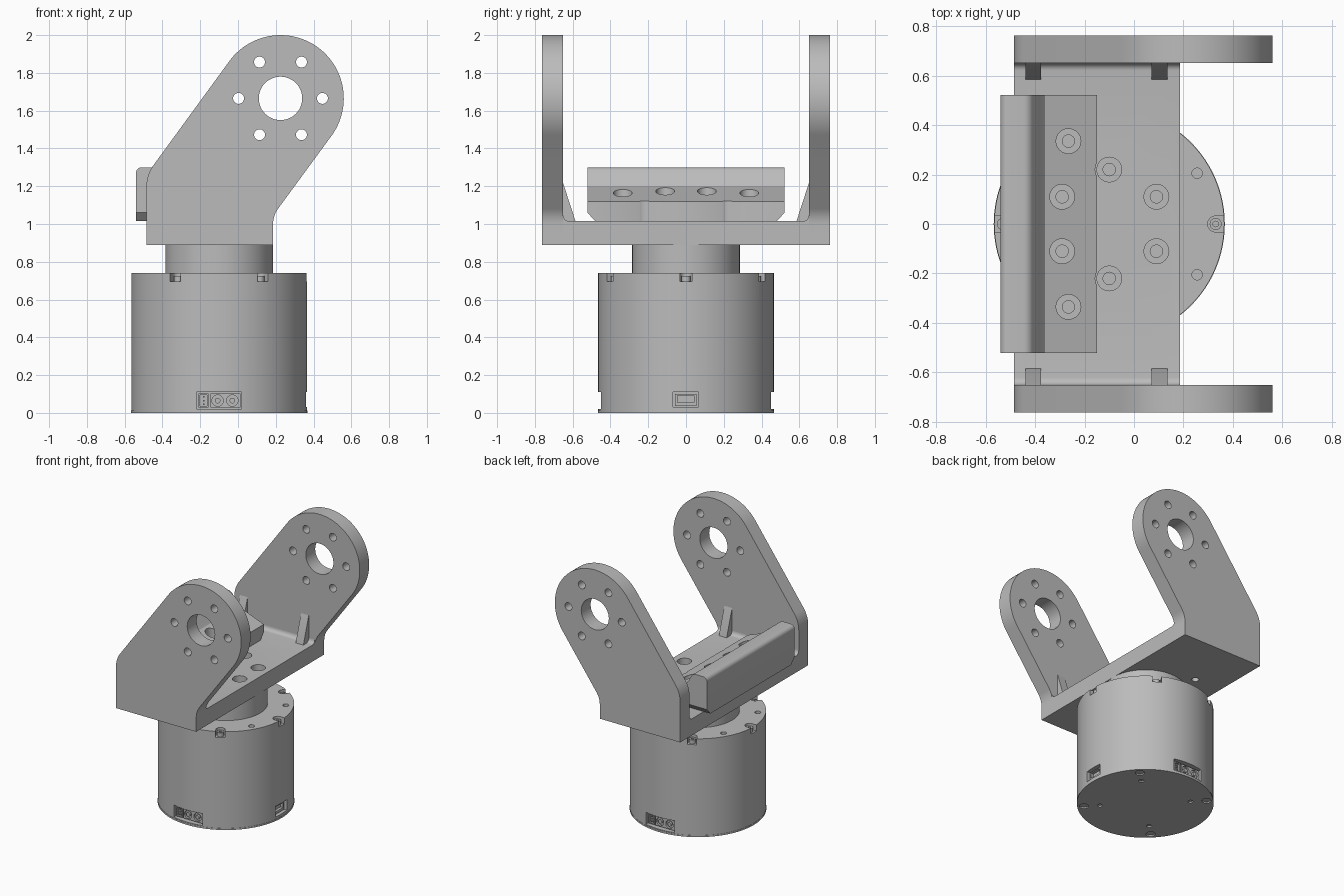
import bpy
import bmesh
from math import sin, cos, pi, radians, atan2
from mathutils import Matrix, Vector

if "Cube" in bpy.data.objects:
    bpy.data.objects.remove(bpy.data.objects["Cube"])

grey = bpy.data.materials.new("machined grey")
grey.use_nodes = True
grey.diffuse_color = (0.5, 0.5, 0.5, 1)
grey.node_tree.nodes["Principled BSDF"].inputs["Base Color"].default_value = (0.5, 0.5, 0.5, 1)

AXIS_X = -0.10      # centre line of the motor
MOTOR_R = 0.465
PLATE_TOP = 1.015


def make(name, bm):
    bmesh.ops.recalc_face_normals(bm, faces=bm.faces)
    mesh = bpy.data.meshes.new(name)
    bm.to_mesh(mesh)
    bm.free()
    mesh.materials.append(grey)
    obj = bpy.data.objects.new(name, mesh)
    bpy.context.collection.objects.link(obj)
    return obj


def prism(name, pts, axis, a, b):
    """Extrude a profile from a to b; points are (x, z) for y and (y, z) for x."""
    bm = bmesh.new()
    place = (lambda u, v: (u, a, v)) if axis == "y" else (lambda u, v: (a, u, v))
    face = bm.faces.new([bm.verts.new(place(u, v)) for u, v in pts])
    out = bmesh.ops.extrude_face_region(bm, geom=[face])
    move = Vector((0, b - a, 0)) if axis == "y" else Vector((b - a, 0, 0))
    bmesh.ops.translate(bm, vec=move, verts=[v for v in out["geom"] if isinstance(v, bmesh.types.BMVert)])
    return make(name, bm)


def box(name, x, y, z, turn=0.0):
    """Box from ranges, turned about the motor centre line."""
    bm = bmesh.new()
    size = [r[1] - r[0] for r in (x, y, z)]
    mid = [(r[0] + r[1]) / 2 for r in (x, y, z)]
    m = Matrix.Translation((AXIS_X, 0, 0)) @ Matrix.Rotation(turn, 4, "Z") @ Matrix.Translation(mid)
    bmesh.ops.create_cube(bm, size=1, matrix=m @ Matrix.Diagonal((*size, 1)))
    return make(name, bm)


def cyl(name, r, start, end, seg=32):
    """Cylinder between two points."""
    start, end = Vector(start), Vector(end)
    d = end - start
    m = Matrix.Translation((start + end) / 2) @ d.to_track_quat("Z", "Y").to_matrix().to_4x4()
    bm = bmesh.new()
    bmesh.ops.create_cone(bm, cap_ends=True, segments=seg, radius1=r, radius2=r, depth=d.length, matrix=m)
    return make(name, bm)


def cut(obj, cutters):
    """Subtract each cutter, then remove it."""
    for c in cutters:
        mod = obj.modifiers.new("cut", "BOOLEAN")
        mod.operation, mod.solver, mod.object = "DIFFERENCE", "EXACT", c
        bpy.context.view_layer.objects.active = obj
        bpy.ops.object.modifier_apply(modifier=mod.name)
        bpy.data.objects.remove(c)


def arc(cx, cz, r, a0, a1, n):
    return [(cx + r * cos(radians(a0 + (a1 - a0) * i / n)),
             cz + r * sin(radians(a0 + (a1 - a0) * i / n))) for i in range(n + 1)]


def polar(r, deg, z):
    return (AXIS_X + r * cos(radians(deg)), r * sin(radians(deg)), z)


def hole(r, x, y, z0, z1):
    return cyl("cutter", r, (x, y, z0), (x, y, z1))


# Motor housing with rim slots, screw holes and connector pockets
motor = cyl("motor_housing", MOTOR_R, (AXIS_X, 0, 0.01), (AXIS_X, 0, 0.74), 128)
cutters = []
for k in range(6):
    cutters.append(box("cutter", (0.43, 0.5), (-0.032, 0.032), (0.695, 0.78), k * pi / 3))
    cutters.append(cyl("cutter", 0.032, polar(0.43, 60 * k, 0.695), polar(0.43, 60 * k, 0.78)))
    cutters.append(cyl("cutter", 0.021, polar(0.41, 60 * k + 30, 0.69), polar(0.41, 60 * k + 30, 0.78)))
for turn in (-pi / 2, pi / 2):
    cutters.append(box("cutter", (0.415, 0.5), (-0.12, 0.118), (0.02, 0.11), turn))
cutters.append(box("cutter", (0.415, 0.5), (-0.068, 0.066), (0.03, 0.11)))
cut(motor, cutters)
base = cyl("motor_base_plate", 0.467, (AXIS_X, 0, 0), (AXIS_X, 0, 0.012), 128)
holes = []
for k in range(4):
    for ring, r in ((0.42, 0.032), (0.31, 0.018)):
        a = 45 + 90 * k
        holes.append((polar(ring, a, -0.05), polar(ring, a, 0.018), r))
cut(base, [cyl("cutter", r, s, e) for s, e, r in holes])
for k in range(6):
    screw = cyl("rim_screw", 0.024, polar(0.43, 60 * k, 0.69), polar(0.43, 60 * k, 0.725))
    cut(screw, [cyl("cutter", 0.012, polar(0.43, 60 * k, 0.712), polar(0.43, 60 * k, 0.76), 6)])

# Power and signal connectors, the same on front and back
for side, turn in (("front", -pi / 2), ("back", pi / 2)):
    deg = turn * 180 / pi

    def at(radial, across, z):
        return Matrix.Translation((AXIS_X, 0, 0)) @ Matrix.Rotation(turn, 4, "Z") @ Vector((radial, across, z))

    plug = box(side + "_power_connector", (0.40, 0.44), (-0.045, 0.112), (0.028, 0.102), turn)
    cut(plug, [cyl("cutter", 0.03, at(0.425, y, 0.065), at(0.5, y, 0.065)) for y in (-0.008, 0.07)])
    for y in (-0.008, 0.07):
        cyl(side + "_power_pin", 0.015, at(0.41, y, 0.065), at(0.44, y, 0.065), 16)
    signal = box(side + "_signal_connector", (0.40, 0.44), (-0.108, -0.055), (0.028, 0.102), turn)
    cut(signal, [box("cutter", (0.425, 0.5), (-0.1, -0.063), (0.036, 0.094), turn)])
    for z in (0.045, 0.065, 0.085):
        box(side + "_signal_pin", (0.41, 0.438), (-0.086, -0.077), (z - 0.004, z + 0.004), turn)
port = box("side_connector", (0.40, 0.445), (-0.058, 0.056), (0.036, 0.10))
cut(port, [box("cutter", (0.425, 0.5), (-0.045, 0.043), (0.055, 0.092))])

# Hole positions shared by the neck, bracket floor and stop block
bolt_ring = [polar(0.22, 60 * k, 0)[:2] for k in range(6)]
bolt_ring = [(AXIS_X + 0.22 * sin(radians(60 * k)), 0.22 * cos(radians(60 * k))) for k in range(6)]
block_holes = [(-0.265, 0.335), (-0.265, -0.335)] + [p for p in bolt_ring if p[0] < -0.2]
floor_holes = [p for p in bolt_ring if p[0] > -0.2]

# Rotating neck
neck = cyl("output_neck", 0.285, (AXIS_X, 0, 0.73), (AXIS_X, 0, 0.89), 96)
cut(neck, [hole(0.025, x, y, 0.82, 0.95) for x, y in bolt_ring])

# Bracket floor with filleted ends
r = 0.03
right_end = [(0.65, 0.89)] + arc(0.65 - r, PLATE_TOP + r, r, 0, -90, 6)
floor = prism("bracket_floor", right_end + [(-y, z) for y, z in reversed(right_end)], "x", -0.485, 0.185)
cut(floor, [hole(0.05, x, y, 0.95, 1.2) for x, y in floor_holes])
cut(floor, [hole(0.025, x, y, 0.8, 1.2) for x, y in floor_holes + block_holes])

# Leaning side arms with a round head and bolt circle
HX, HZ, HR = 0.225, 1.665, 0.335
lean = 55.1
outline = [(-0.485, 0.89), (0.185, 0.89)]
outline += arc(0.335, 0.995, 0.15, 180, 90 + lean, 6)
outline += arc(HX, HZ, HR, lean - 90, lean + 90, 48)
outline += arc(-0.285, 1.195, 0.2, 90 + lean, 180, 8)
for side, s in (("front", -1), ("back", 1)):
    arm = prism(side + "_arm", outline, "y", s * 0.65, s * 0.762)
    cutters = [cyl("cutter", 0.115, (HX, s * 0.6, HZ), (HX, s * 0.8, HZ), 48)]
    for k in range(6):
        x, z = HX + 0.222 * cos(k * pi / 3), HZ + 0.222 * sin(k * pi / 3)
        cutters.append(cyl("cutter", 0.029, (x, s * 0.6, z), (x, s * 0.8, z), 24))
    cut(arm, cutters)
    # Triangular ribs joining arm and floor
    for x in (-0.407, 0.103):
        prism(side + "_rib", [(s * 0.655, 1.0), (s * 0.583, 1.0), (s * 0.585, PLATE_TOP), (s * 0.65, 1.215),
                              (s * 0.655, 1.215)], "x", x - 0.032, x + 0.032)

# Stop block: rounded back, sloped bolt face, chamfered lower ends
profile = [(-0.15, PLATE_TOP), (-0.15, 1.12), (-0.36, 1.2)]
profile += [(-0.385, 1.235)] + arc(-0.445, 1.26, 0.04, 35, 90, 5)
profile += arc(-0.51, 1.27, 0.03, 90, 180, 6) + [(-0.54, PLATE_TOP)]
block = prism("stop_block", profile, "y", -0.522, 0.522)
cutters = [prism("cutter", [(s * 0.476, 1.01), (s * 0.53, 1.01), (s * 0.53, 1.069)], "x", -0.6, 0) for s in (-1, 1)]
cutters += [hole(0.05, x, y, 1.08, 1.4) for x, y in block_holes]
cutters += [hole(0.025, x, y, 0.9, 1.4) for x, y in block_holes]
cutters += [hole(0.057, x, y, 0.95, 1.4) for x, y in floor_holes if x < 0]
cut(block, cutters)

# Smooth the round walls and keep hard edges crisp
for obj in bpy.context.collection.objects:
    if obj.type == "MESH" and obj.data.materials and obj.data.materials[0] == grey:
        bpy.ops.object.select_all(action="DESELECT")
        obj.select_set(True)
        bpy.context.view_layer.objects.active = obj
        bpy.ops.object.shade_smooth_by_angle(angle=radians(30))
